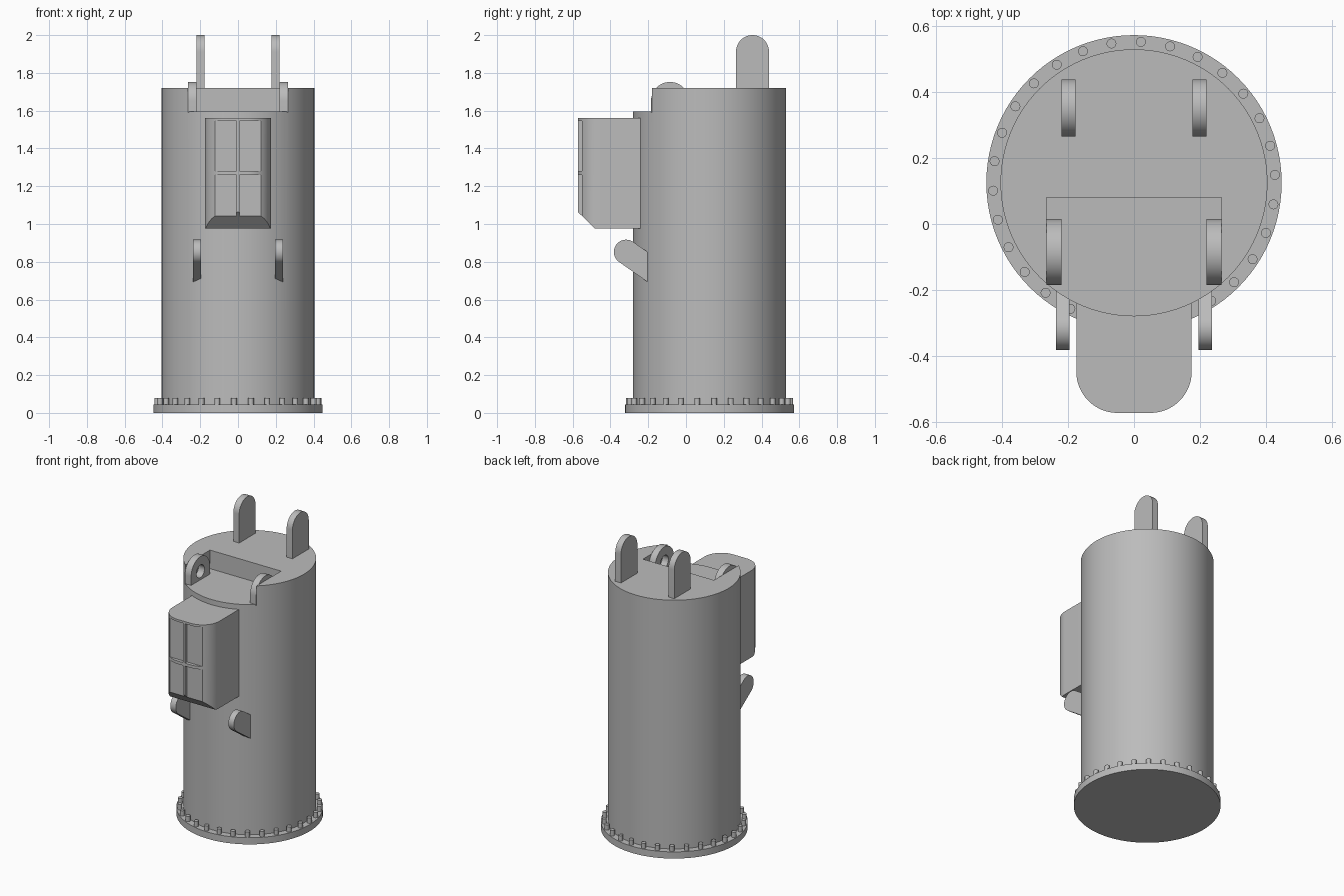
import bpy, bmesh
from math import pi, sin, cos, radians
from mathutils import Vector

cube = bpy.data.objects.get("Cube")
if cube:
    bpy.data.objects.remove(cube, do_unlink=True)

grey = bpy.data.materials.new("plain_grey")
grey.use_nodes = True
grey.diffuse_color = (0.5, 0.5, 0.5, 1)
grey.node_tree.nodes["Principled BSDF"].inputs["Base Color"].default_value = (0.5, 0.5, 0.5, 1)

CY = 0.125  # y of the drum axis


def prism(name, points, axis, start, end):
    """Extrude a 2D outline along x (outline is y, z) or z (outline is x, y)."""
    place = {"x": lambda p, d: (d, *p), "z": lambda p, d: (*p, d)}[axis]
    bm = bmesh.new()
    face = bm.faces.new([bm.verts.new(place(p, start)) for p in points])
    grown = bmesh.ops.extrude_face_region(bm, geom=[face])["geom"]
    shift = Vector(place((0, 0), end - start))
    bmesh.ops.translate(bm, vec=shift, verts=[v for v in grown if isinstance(v, bmesh.types.BMVert)])
    bmesh.ops.recalc_face_normals(bm, faces=bm.faces)
    mesh = bpy.data.meshes.new(name)
    bm.to_mesh(mesh)
    bm.free()
    mesh.materials.append(grey)
    obj = bpy.data.objects.new(name, mesh)
    bpy.context.collection.objects.link(obj)
    return obj


def arc(cx, cy, r, a0, a1, steps):
    return [(cx + r * cos(radians(a0 + (a1 - a0) * i / steps)),
             cy + r * sin(radians(a0 + (a1 - a0) * i / steps))) for i in range(steps + 1)]


def disc(cx, cy, r, sides):
    return arc(cx, cy, r, 0, 360, sides)[:-1]


def box(name, x0, x1, y0, y1, z0, z1):
    return prism(name, [(x0, y0), (x1, y0), (x1, y1), (x0, y1)], "z", z0, z1)


def select_only(obj):
    bpy.ops.object.select_all(action="DESELECT")
    obj.select_set(True)
    bpy.context.view_layer.objects.active = obj


def cut(obj, cutter):
    select_only(obj)
    mod = obj.modifiers.new("cut", "BOOLEAN")
    mod.operation = "DIFFERENCE"
    mod.solver = "EXACT"
    mod.object = cutter
    bpy.ops.object.modifier_apply(modifier=mod.name)
    bpy.data.objects.remove(cutter, do_unlink=True)


def smooth(obj):
    select_only(obj)
    bpy.ops.object.shade_smooth_by_angle(angle=radians(30))


# Drum with a stepped notch at the top front
drum = prism("drum", disc(0, CY, 0.405, 96), "z", 0.02, 1.72)
cut(drum, box("notch_cutter", -0.265, 0.265, -0.6, 0.08, 1.595, 1.9))
smooth(drum)

# Base flange and its ring of bolts
smooth(prism("base_flange", disc(0, CY, 0.448, 96), "z", 0, 0.045))
for i in range(30):
    a = radians(87.2 + 12 * i)
    smooth(prism("flange_bolt", disc(0.428 * cos(a), CY + 0.428 * sin(a), 0.015, 16), "z", 0.04, 0.08))

# Front housing with rounded front corners and a sloped underside
outline = arc(-0.05, -0.448, 0.125, 180, 270, 16) + arc(0.05, -0.448, 0.125, 270, 360, 16)
housing = prism("front_housing", outline + [(0.175, -0.2), (-0.175, -0.2)], "z", 0.975, 1.56)
cut(housing, prism("slope_cutter", [(-0.663, 1.152), (-0.394, 0.89), (-0.7, 0.8)], "x", -0.3, 0.3))
# Four recessed panes leave a cross of bars
for x0, x1 in ((-0.3, -0.007), (0.007, 0.3)):
    for z0, z1 in ((0.9, 1.26), (1.28, 1.545)):
        cut(housing, box("pane_cutter", x0, x1, -0.7, -0.551, z0, z1))
smooth(housing)

# Paired lugs, mirrored left and right
tilt = Vector((cos(radians(-35)), sin(radians(-35))))
side = Vector((-tilt.y, tilt.x)) * 0.065
root = Vector((-0.317, 0.852)) + tilt * 0.22
lower_outline = arc(-0.317, 0.852, 0.065, 55, 235, 20) + [tuple(root - side), tuple(root + side)]
rear_outline = arc(0.352, 1.913, 0.087, 0, 180, 24) + [(0.265, 1.7), (0.439, 1.7)]
notch_outline = arc(-0.085, 1.652, 0.1, 0, 180, 24) + [(-0.185, 1.59), (0.015, 1.59)]
for s, label in ((1, "left"), (-1, "right")):
    smooth(prism("rear_lug_" + label, rear_outline, "x", s * 0.177, s * 0.22))
    smooth(prism("lower_lug_" + label, lower_outline, "x", s * 0.196, s * 0.237))
    lug = prism("notch_lug_" + label, notch_outline, "x", s * 0.22, s * 0.265)
    cut(lug, prism("hole_cutter", disc(-0.085, 1.652, 0.042, 32), "x", s * 0.1, s * 0.4))
    smooth(lug)
